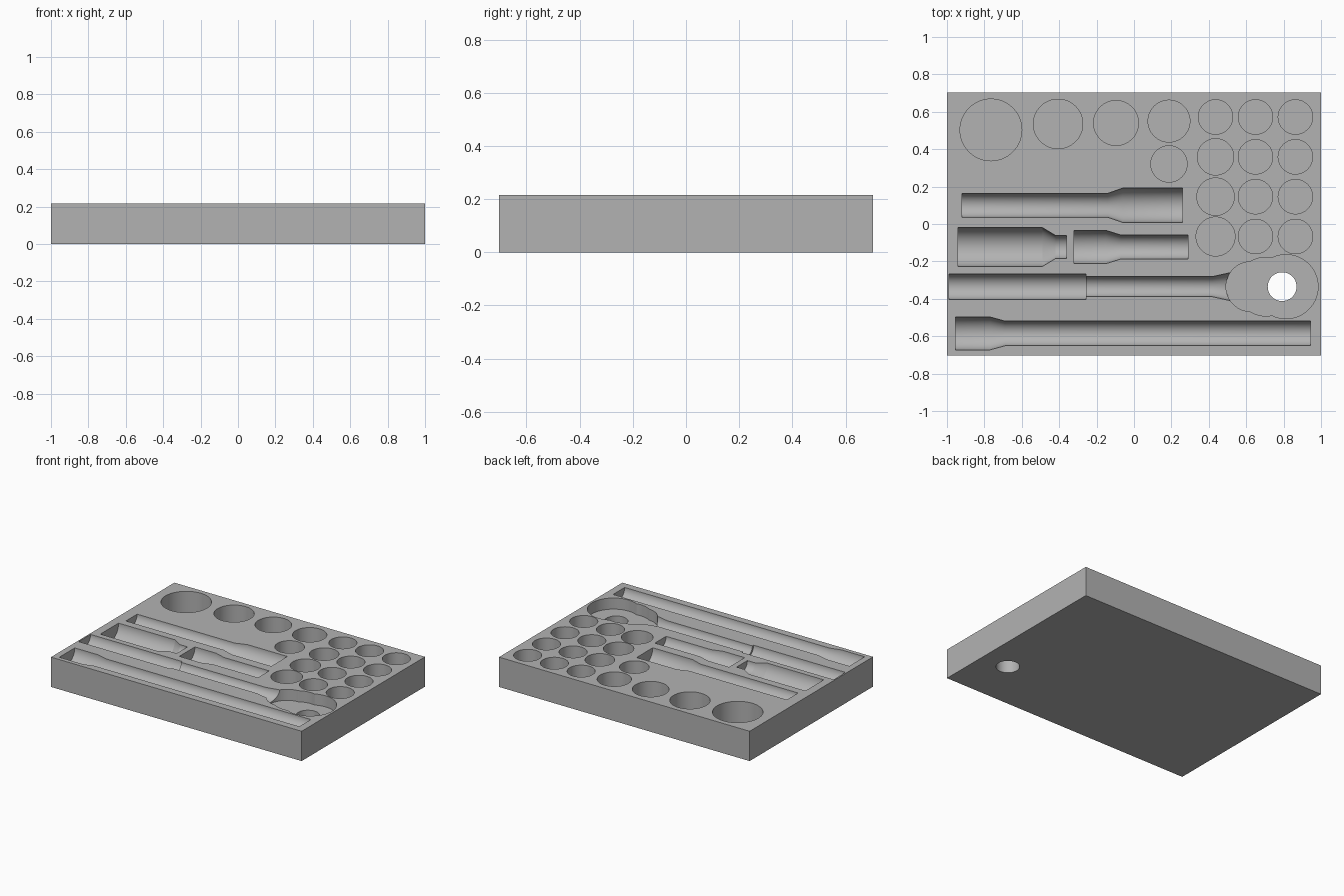
import bpy, bmesh, math

cube = bpy.data.objects.get("Cube")
if cube:
    bpy.data.objects.remove(cube, do_unlink=True)

TOP = 0.215
SOCKET_DEPTH = 0.175
HEAD_DEPTH = 0.08
TOOL_Y = -0.335


def solid(name, rings):
    """Closed mesh lofted through rings of equal length."""
    bm = bmesh.new()
    loops = [[bm.verts.new(p) for p in ring] for ring in rings]
    n = len(loops[0])
    for a, b in zip(loops, loops[1:]):
        for i in range(n):
            j = (i + 1) % n
            bm.faces.new((a[i], a[j], b[j], b[i]))
    bm.faces.new(loops[0])
    bm.faces.new(loops[-1])
    bmesh.ops.recalc_face_normals(bm, faces=bm.faces)
    mesh = bpy.data.meshes.new(name)
    bm.to_mesh(mesh)
    bm.free()
    ob = bpy.data.objects.new(name, mesh)
    bpy.context.collection.objects.link(ob)
    return ob


def prism(name, outline, z0, z1):
    return solid(name, [[(x, y, z) for x, y in outline] for z in (z0, z1)])


def circle(x, y, r, n=64):
    return [(x + r * math.cos(math.tau * i / n), y + r * math.sin(math.tau * i / n))
            for i in range(n)]


def trough(name, y, profile, n=64):
    """Round channel turned about a line along x, level with the top face."""
    angles = [math.tau * (i + 0.5) / n for i in range(n)]
    return solid(name, [[(x, y + r * math.cos(a), TOP + r * math.sin(a)) for a in angles]
                        for x, r in profile])


# Tray block
tray = prism("tool_tray", [(-1, -0.703), (1, -0.703), (1, 0.703), (-1, 0.703)], 0, TOP)
grey = bpy.data.materials.new("grey_foam")
grey.use_nodes = True
colour = (0.45, 0.45, 0.45, 1)
grey.diffuse_color = colour
grey.node_tree.nodes["Principled BSDF"].inputs["Base Color"].default_value = colour
tray.data.materials.append(grey)

# Round socket pockets: back row, then the grid on the left side
sockets = [(-0.765, 0.503, 0.165), (-0.406, 0.535, 0.132), (-0.096, 0.54, 0.12),
           (0.187, 0.55, 0.112), (0.187, 0.321, 0.097)]
for row, first_radius in enumerate((0.092, 0.097, 0.1, 0.104)):
    for col in range(3):
        radius = first_radius if col == 0 else 0.092
        sockets.append((0.436 + 0.2135 * col, 0.572 - 0.213 * row, radius))
cutters = [prism("socket_cutter", circle(*s), TOP - SOCKET_DEPTH, TOP + 0.1) for s in sockets]

# Channels for the long tools
channels = [
    ("long_extension", 0.1, [(-0.92, 0.064), (-0.14, 0.064), (-0.06, 0.092), (0.26, 0.092)]),
    ("joint", -0.123, [(-0.94, 0.104), (-0.49, 0.104), (-0.42, 0.062), (-0.36, 0.062)]),
    ("short_extension", -0.123, [(-0.32, 0.089), (-0.15, 0.089), (-0.07, 0.064), (0.29, 0.064)]),
    ("ratchet_handle", TOOL_Y, [(-0.99, 0.068), (-0.257, 0.068), (-0.257, 0.054),
                                (0.42, 0.054), (0.52, 0.076)]),
    ("bar", -0.585, [(-0.955, 0.088), (-0.77, 0.088), (-0.69, 0.066), (0.945, 0.066)]),
]
cutters += [trough(name + "_cutter", y, profile) for name, y, profile in channels]

# Ratchet head pocket: outline of three merged circles, found along rays from the middle
head = []
for i in range(144):
    a = math.tau * i / 144
    reach = max(d * math.cos(a) + math.sqrt(r * r - (d * math.sin(a)) ** 2)
                for d, r in ((-0.08, 0.133), (0, 0.157), (0.108, 0.171)))
    head.append((0.705 + reach * math.cos(a), TOOL_Y + reach * math.sin(a)))
cutters.append(prism("ratchet_head_cutter", head, TOP - HEAD_DEPTH, TOP + 0.1))

# Finger hole right through the floor of the head pocket
cutters.append(prism("finger_hole_cutter", circle(0.792, TOOL_Y, 0.077), -0.1, TOP + 0.1))

# Cut every pocket, then bake the result
for cutter in cutters:
    mod = tray.modifiers.new(cutter.name, "BOOLEAN")
    mod.operation = "DIFFERENCE"
    mod.solver = "EXACT"
    mod.object = cutter
bpy.context.view_layer.update()
baked = bpy.data.meshes.new_from_object(tray.evaluated_get(bpy.context.evaluated_depsgraph_get()))
tray.modifiers.clear()
tray.data = baked
baked.materials.clear()
baked.materials.append(grey)
for cutter in cutters:
    bpy.data.objects.remove(cutter, do_unlink=True)

# Smooth round walls, crisp rims
bpy.ops.object.select_all(action="DESELECT")
tray.select_set(True)
bpy.context.view_layer.objects.active = tray
bpy.ops.object.shade_smooth_by_angle(angle=math.radians(20))
